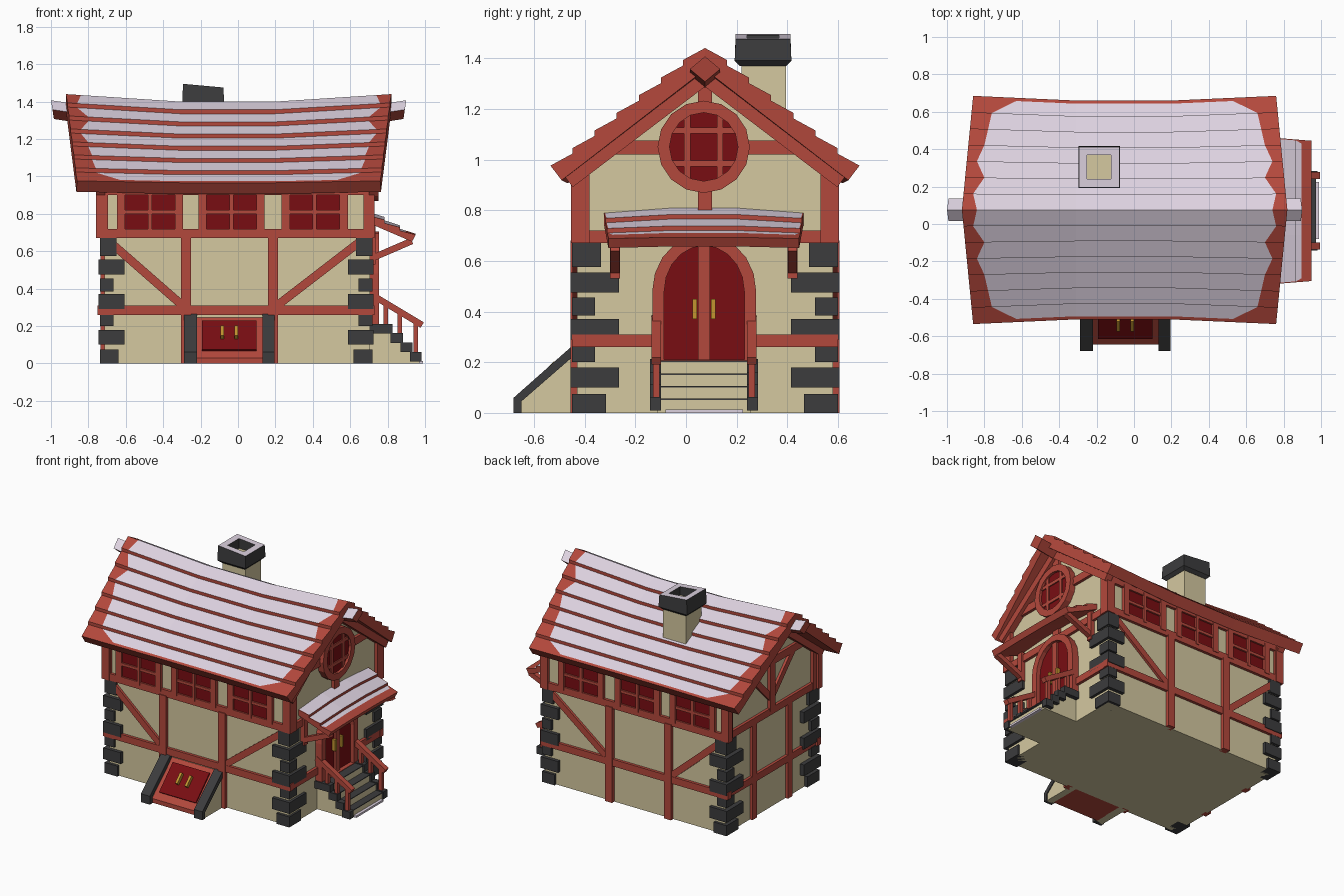
import bpy, bmesh, math
from mathutils import Vector, Matrix

if "Cube" in bpy.data.objects:
    bpy.data.objects.remove(bpy.data.objects["Cube"])

def material(name, rgb):
    m = bpy.data.materials.new(name)
    m.diffuse_color = (*rgb, 1)
    m.use_nodes = True
    m.node_tree.nodes["Principled BSDF"].inputs["Base Color"].default_value = m.diffuse_color
    return m

RED = material("red_timber", (0.45, 0.065, 0.045))
CREAM = material("cream_plaster", (0.66, 0.58, 0.35))
SNOW = material("snow", (0.72, 0.64, 0.74))
STONE = material("charcoal_stone", (0.045, 0.045, 0.047))
DARK = material("dark_red_panel", (0.19, 0.004, 0.006))
GOLD = material("gold_handle", (0.55, 0.30, 0.03))
parts = {}                       # name -> (bmesh, materials)

def part(name, *mats):
    parts[name] = (bmesh.new(), mats)

def box(name, xs, ys, zs):
    (a, b), (c, d), (e, f) = sorted(xs), sorted(ys), sorted(zs)
    m = Matrix.Translation(((a+b)/2, (c+d)/2, (e+f)/2)) @ Matrix.Diagonal((b-a, d-c, f-e, 1))
    bmesh.ops.create_cube(parts[name][0], size=1, matrix=m)

def beam(name, p, q, w, h):
    p, q = Vector(p), Vector(q)
    rot = (q-p).to_track_quat('X', 'Z').to_matrix().to_4x4()
    m = Matrix.Translation((p+q)/2) @ rot @ Matrix.Diagonal(((q-p).length, w, h, 1))
    bmesh.ops.create_cube(parts[name][0], size=1, matrix=m)

def prism(name, pts, a, b):
    """Extrude a (y, z) outline along x."""
    bm = parts[name][0]
    A, B = [[bm.verts.new((x, u, v)) for u, v in pts] for x in (a, b)]
    bm.faces.new(A), bm.faces.new(B[::-1])
    for i in range(len(pts)):
        bm.faces.new((A[i-1], B[i-1], B[i], A[i]))

def ring(name, outer, inner, a, b):
    """Frame between two (y, z) outlines, extruded along x."""
    bm = parts[name][0]
    L = [[bm.verts.new((x, u, v)) for u, v in o] for x, o in ((a, outer), (b, outer), (b, inner), (a, inner))]
    for k in range(4):
        for i in range(len(outer)):
            bm.faces.new((L[k-1][i-1], L[k][i-1], L[k][i], L[k-1][i]))

def shingles(name, n, run, z0, drop, lift, under, half, mids, snow, sag, spread, limit, place):
    """Stepped roof slope; snow covers the inner columns of each course."""
    bm, d = parts[name][0], run / n
    rows = []                    # (distance, height, snow half-length, snow on next strip)
    for i in range(n):
        s0, s1 = snow[i], snow[i+1]
        rows.append((i*d, z0-drop*i/n, s0, True))
        if i == n-1:
            rows.append(((i+limit)*d, z0-drop*(i+limit)/n+lift*limit, s1, False))
        rows.append(((i+1)*d, z0-drop*(i+1)/n+lift, s1, False))
    rows += [(run-under*0.5, z0-drop-under*0.45, snow[-1], False), (0, z0-under, snow[0], False)]
    grid = []
    for r, z, s, _ in rows:
        t = r / run
        h = half[0] + (half[1]-half[0])*t
        line = []
        for u in (-h, -min(s, h-0.005), mids[0], mids[1], min(s, h-0.005), h):
            m = mids[0] if u < 0 else mids[1]
            k = min(1, max(0, (abs(u)-abs(m)) / (h-abs(m))))
            line.append(bm.verts.new(place(u, r+spread*t*k, z+sag*(1-0.75*t)*k)))
        grid.append(line)
    for i in range(len(rows)):
        j = (i+1) % len(rows)
        for c in range(5):
            f = bm.faces.new((grid[i][c], grid[i][c+1], grid[j][c+1], grid[j][c]))
            f.material_index = int(rows[i][3] and 1 <= c <= 3)
    for c in (0, 5):
        bm.faces.new([g[c] for g in grid])

# Walls
part("house_walls", CREAM)
prism("house_walls", [(-.43, 0), (.58, 0), (.58, .95), (.075, 1.36), (-.43, .95)], -.715, .705)

# Main roof, ridge pole ends
snow = (.79, .81, .75, .79, .75, .73, .71, .58)
for name, s in (("front_roof", -1), ("back_roof", 1)):
    part(name, RED, SNOW)
    shingles(name, 7, .585, 1.40, .456, .022, .085, (.87, .81), (-.26, .25), snow, .04, .025, .8,
             lambda u, r, z, s=s: (u-.05, .075+s*r, z))
part("ridge_pole", RED, SNOW)
bm = parts["ridge_pole"][0]
for s in (-1, 1):
    L = [[bm.verts.new((-.05+s*(x+dz*.15), .075+dy, z+dz)) for dy, dz in ((-.06, 0), (0, .05), (.06, 0), (0, -.05))]
         for x, z in ((.942, 1.357), (.6, 1.305))]
    bm.faces.new(L[0]), bm.faces.new(L[1])
    for i in range(4):
        bm.faces.new((L[0][i-1], L[0][i], L[1][i], L[1][i-1])).material_index = int(i in (1, 2))

# Timber frame of the long walls, with windows
part("wall_timbers", RED)
part("window_frames", RED)
part("window_panes", DARK)
for wy, s in ((-.43, -1), (.58, 1)):
    y = (wy-s*.02, wy+s*.02)
    for z in ((.67, .72), (.26, .31), (.90, .95)):
        box("wall_timbers", (-.75, .73), y, z)
    for x in ((-.305, -.25), (.16, .215)):
        box("wall_timbers", x, (y[0], wy+s*.026), (0, .68))
    for x in ((-.76, -.70), (.67, .73)):
        box("wall_timbers", x, (y[0], wy+s*.024), (.67, .93))
    for a, b in ((-.72, -.28), (.69, .19)):
        beam("wall_timbers", (a, wy, .68), (b, wy, .295), .036, .045)
    for c in (-.47, -.035, .41):
        box("window_panes", (c-.14, c+.14), (wy, wy+s*.008), (.71, .91))
        for dx, w in ((-.155, .022), (.155, .022), (0, .011)):
            box("window_frames", (c+dx-w, c+dx+w), (wy, wy+s*.024), (.70, .92))
        box("window_frames", (c-.14, c+.14), (wy, wy+s*.02), (.80, .82))

# Timber frame of the gable walls
part("gable_timbers", RED)
for wx, s in ((.705, 1), (-.715, -1)):
    x = (wx-s*.02, wx+s*.02)
    for z in ((.67, .72), (.26, .31)):
        box("gable_timbers", x, (-.45, .60), z)
    box("gable_timbers", x, (-.37, .52), (1.02, 1.075))
    box("gable_timbers", (x[0], wx+s*.024), (.047, .103), (.70, 1.33))
    for a in (-1, 1):
        m = .075+a*.505
        box("gable_timbers", (x[0], wx+s*.026), (m-a*.05, m+a*.016), (.67, .95))
        beam("gable_timbers", (wx+s*.02, .075, 1.325), (wx+s*.02, .075+a*.54, .915), .05, .06)
        if s < 0:
            box("gable_timbers", x, (.075+a*.2-.025, .075+a*.2+.025), (0, .68))
            beam("gable_timbers", (wx, .075, .78), (wx, .075+a*.26, 1.05), .036, .045)

# Corner stones
part("corner_stones", STONE)
levels = ((0, .075, .12), (.10, .18, .17), (.20, .265, .075), (.29, .37, .17),
          (.385, .455, .075), (.475, .555, .17), (.575, .67, .10))
for cx, sx in ((-.745, 1), (.725, -1)):
    for cy, sy in ((-.455, 1), (.605, -1)):
        for i, (a, b, w) in enumerate(levels):
            o = .006*(i % 2)
            box("corner_stones", (cx+sx*(.006-o), cx+sx*(w*.6+.035)), (cy+sy*(.006-o), cy+sy*(w+.02)), (a, b))

# Round gable window
def circle(r):
    return [(.07+r*math.cos(i*math.pi/8), 1.05+r*math.sin(i*math.pi/8)) for i in range(16)]
part("round_window_frame", RED)
part("round_window_pane", DARK)
ring("round_window_frame", circle(.182), circle(.135), .69, .75)
prism("round_window_pane", circle(.14), .69, .732)
for o in (-.065, .065):
    box("round_window_frame", (.72, .74), (.07+o-.012, .07+o+.012), (.92, 1.18))
    box("round_window_frame", (.72, .74), (-.06, .20), (1.05+o-.012, 1.05+o+.012))

# Arched entrance door
def arch(w, z0, spring, rise):
    top = [(.072+w*math.cos(i*math.pi/10), spring+rise*math.sin(i*math.pi/10)) for i in range(11)]
    return [(.072+w, z0)] + top + [(.072-w, z0)]
part("door_frame", RED)
part("door_panel", DARK)
part("handles", GOLD)
ring("door_frame", arch(.205, .20, .48, .225), arch(.158, .21, .48, .18), .69, .755)
prism("door_panel", arch(.17, .20, .48, .185), .69, .725)
box("door_frame", (.70, .738), (.048, .094), (.20, .66))
for y in (.034, .108):
    box("handles", (.72, .75), (y-.009, y+.009), (.37, .45))

# Canopy above the door
part("canopy", RED, SNOW)
shingles("canopy", 3, .25, .81, .135, .018, .04, (.395, .375), (-.13, .13), (.39, .39, .38, .36), -.02, 0, .35,
         lambda u, r, z: (.70+r, .07+u, z))
part("canopy_brackets", RED)
for y in (-.28, .42):
    beam("canopy_brackets", (.71, y, .56), (.93, y, .655), .035, .035)
    box("canopy_brackets", (.70, .735), (y-.02, y+.02), (.53, .74))

# Entrance stairs and railings
part("stairs", CREAM)
part("stair_stones", STONE)
part("snow_patch", SNOW)
part("railings", RED)
x0 = .70
for x1, z in ((.815, .20), (.87, .15), (.92, .10), (.97, .05)):
    box("stairs", (x0, x1), (-.115, .255), (0, z))
    box("stair_stones", (x0, x1+.004), (-.10, .24), (z, z+.006))
    for y in (-.12, .262):
        box("stair_stones", (x0, x1+.012), (y-.022, y+.022), (z-.04, z+.012))
    x0 = x1
box("snow_patch", (.96, .99), (-.08, .225), (0, .014))
for y in (-.118, .26):
    beam("railings", (.71, y, .37), (.985, y, .205), .038, .034)
    for x, z in ((.79, .20), (.865, .15), (.95, .05)):
        box("railings", (x-.013, x+.013), (y-.013, y+.013), (z, .37-.6*(x-.71)))

# Sloping cellar door
part("cellar_frame", RED)
part("cellar_panel", DARK)
part("cellar_cheeks", CREAM)
part("cellar_coping", STONE)
prism("cellar_frame", [(-.42, 0), (-.42, .255), (-.645, .03), (-.645, 0)], -.23, .14)
beam("cellar_panel", (-.047, -.455, .223), (-.047, -.61, .068), .29, .016)
for x in (-.085, -.01):
    beam("handles", (x, -.505, .188), (x, -.56, .133), .018, .045)
for a, b in ((-.29, -.22), (.13, .195)):
    prism("cellar_cheeks", [(-.42, 0), (-.42, .255), (-.66, .04), (-.66, 0)], a+.006, b-.006)
    prism("cellar_coping", [(-.42, .29), (-.68, .06), (-.68, 0), (-.65, 0), (-.65, .045), (-.42, .245)], a, b)

# Chimney
part("chimney_shaft", CREAM)
box("chimney_shaft", (-.275, -.095), (.22, .395), (1.05, 1.42))
part("chimney_cap", STONE, SNOW)
bm = parts["chimney_cap"][0]
loops = []
for h, z in ((.092, 1.37), (.112, 1.39), (.108, 1.485), (.064, 1.485), (.064, 1.41)):
    loops.append([bm.verts.new((-.186+h*a, .304+h*b, z-.09*h*a*(z > 1.45)))
                  for a, b in ((-1, -1), (1, -1), (1, 1), (-1, 1))])
for k in range(4):
    for i in range(4):
        bm.faces.new((loops[k][i-1], loops[k][i], loops[k+1][i], loops[k+1][i-1])).material_index = int(k == 2)
bm.faces.new(loops[0]), bm.faces.new(loops[4])

# Turn every part into an object
for name, (bm, mats) in parts.items():
    bmesh.ops.recalc_face_normals(bm, faces=bm.faces)
    me = bpy.data.meshes.new(name)
    bm.to_mesh(me)
    bm.free()
    for m in mats:
        me.materials.append(m)
    bpy.context.collection.objects.link(bpy.data.objects.new(name, me))
